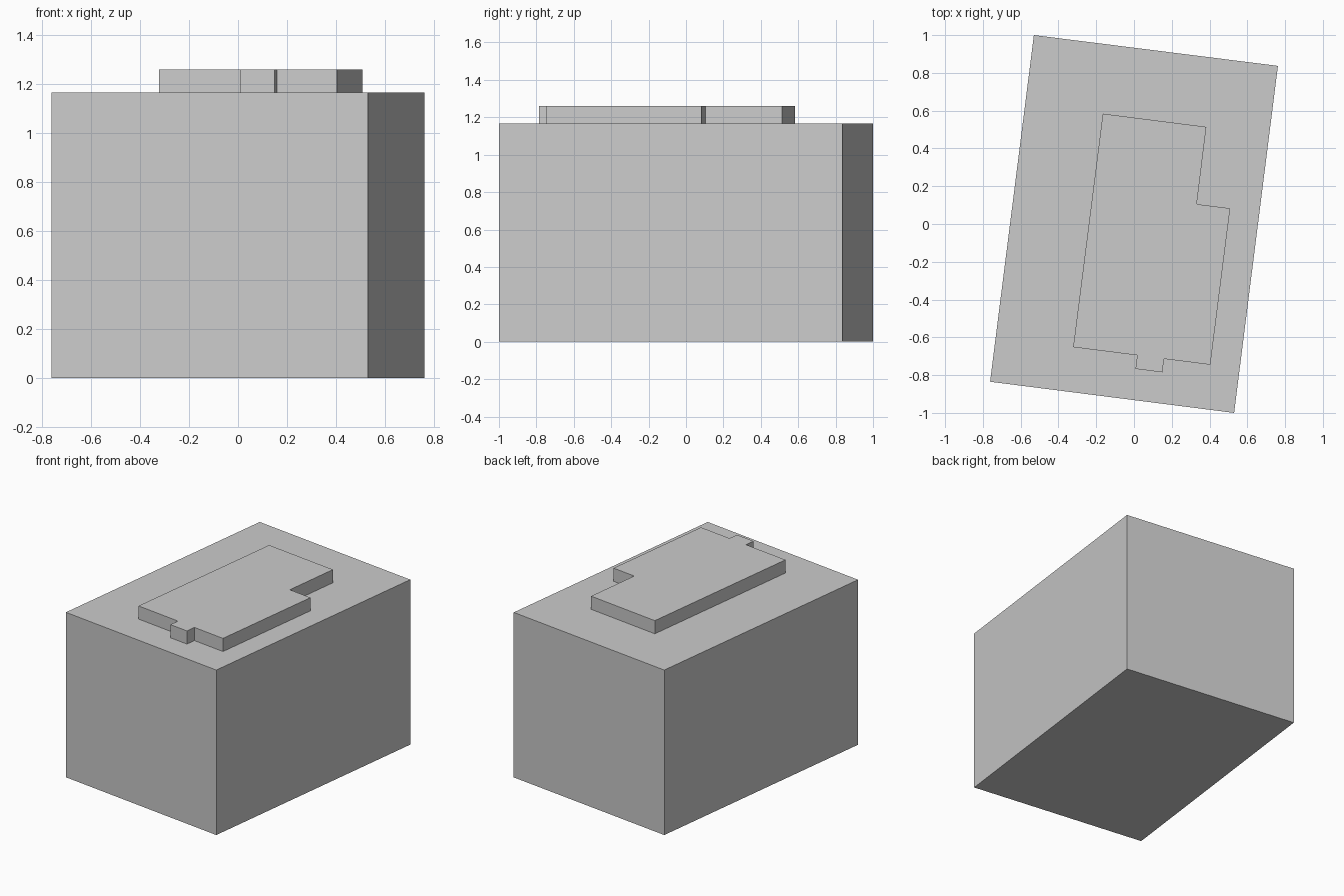
import bpy
import bmesh

cube = bpy.data.objects.get("Cube")
if cube:
    bpy.data.objects.remove(cube, do_unlink=True)

grey = bpy.data.materials.new("light_grey")
grey.use_nodes = True
colour = (0.6, 0.6, 0.6, 1)
grey.diffuse_color = colour
grey.node_tree.nodes["Principled BSDF"].inputs["Base Color"].default_value = colour


def prism(name, outline, bottom, top):
    """Extrude a flat outline upwards into a closed solid."""
    bm = bmesh.new()
    base = bm.faces.new([bm.verts.new((x, y, bottom)) for x, y in outline])
    result = bmesh.ops.extrude_face_region(bm, geom=[base], use_keep_orig=True)
    for v in result["geom"]:
        if isinstance(v, bmesh.types.BMVert):
            v.co.z = top
    bmesh.ops.recalc_face_normals(bm, faces=bm.faces)
    mesh = bpy.data.meshes.new(name)
    bm.to_mesh(mesh)
    bm.free()
    mesh.materials.append(grey)
    obj = bpy.data.objects.new(name, mesh)
    bpy.context.collection.objects.link(obj)
    return obj


wall_height = 1.167
roof_height = 1.26

# Main building block, turned slightly in plan
prism("building_block",
      [(-0.762, -0.835), (0.53, -1), (0.762, 0.837), (-0.53, 1)],
      0, wall_height)

# Raised rooftop storey with a notched corner and a small front bay
prism("rooftop_storey",
      [(-0.322, -0.652), (0.017, -0.695), (0.008, -0.767), (0.15, -0.785),
       (0.159, -0.714), (0.404, -0.745), (0.509, 0.083), (0.332, 0.105),
       (0.383, 0.514), (-0.165, 0.584)],
      wall_height, roof_height)
